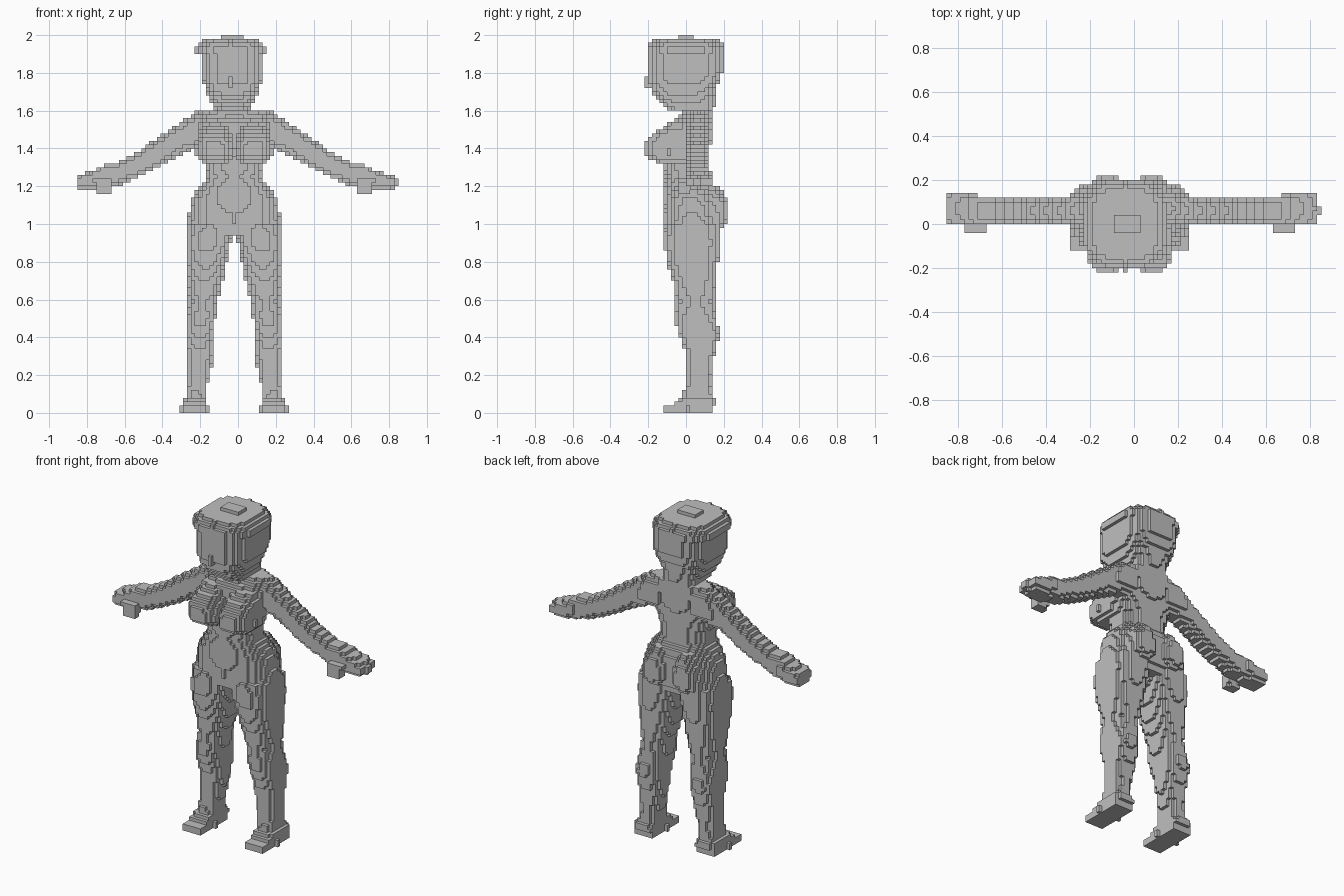
import bpy, bmesh

if "Cube" in bpy.data.objects:
    bpy.data.objects.remove(bpy.data.objects["Cube"], do_unlink=True)

grey = bpy.data.materials.new("plain_grey")
grey.use_nodes = True
colour = (0.52, 0.52, 0.52, 1)
grey.diffuse_color = colour
grey.node_tree.nodes["Principled BSDF"].inputs["Base Color"].default_value = colour

# The figure is stacked from small blocks; lengths below are in hundredths.
STEP = 2
MIDLINE = -2
XS = range(-84, 85, STEP)
YS = range(-21, 22, STEP)
ZS = range(1, 200, STEP)
owner = {}


def section(keys, t):
    """Interpolated extents of a part at station t, or None outside it."""
    for low, high in zip(keys, keys[1:]):
        if low[0] <= t <= high[0]:
            f = (t - low[0]) / (high[0] - low[0])
            return [a + (b - a) * f for a, b in zip(low[1:], high[1:])]
    return None


def inside(extent, a, b, power):
    a0, a1, b0, b1 = extent
    da = abs(2 * a - a0 - a1) / (a1 - a0)
    db = abs(2 * b - b0 - b1) / (b1 - b0)
    return da ** power + db ** power <= 1


def fill_upright(name, keys, power=2.3, side=1):
    """Keys: height, then x and y extents from the midline."""
    for z in ZS:
        extent = section(keys, z)
        if extent:
            for x in XS:
                for y in YS:
                    if inside(extent, side * (x - MIDLINE), y, power):
                        owner.setdefault((x, y, z), name)


def fill_sideways(name, keys, power=2.3, side=1):
    """Keys: distance from the midline, then y and z extents."""
    for x in XS:
        extent = section(keys, side * (x - MIDLINE))
        if extent:
            for y in YS:
                for z in ZS:
                    if inside(extent, y, z, power):
                        owner.setdefault((x, y, z), name)


def fill_pair(fill, name, keys, power=2.3):
    fill("left_" + name, keys, power, 1)
    fill("right_" + name, keys, power, -1)


# Head: face and skull, overhanging crown, top cap, nose
fill_upright("head", [
    (161, -11, 9, -10, 12), (166, -13, 11, -15, 14), (170, -15, 13, -18, 15),
    (176, -17, 15, -20, 18), (182, -17, 15, -20, 20), (190, -17, 15, -20, 20)], 3.2)
fill_upright("crown", [
    (190, -21, 17, -20, 20), (194, -21, 17, -20, 20), (198, -17, 13, -16, 16)], 2.6)
fill_upright("top_cap", [(198, -7, 5, -5, 5), (200, -7, 5, -5, 5)], 3)
fill_upright("nose", [(173, -3, -1, -22, -16), (178, -3, -1, -22, -16)], 9)
fill_upright("neck", [
    (154, -12, 12, -4, 15), (162, -10, 9, -2, 15), (174, -11, 9, -2, 16)], 2.8)

# Trunk from the hips to the shoulders
fill_upright("torso", [
    (95, -25, 25, -10, 16), (100, -26, 26, -11, 18), (106, -24, 24, -11, 18),
    (112, -23, 23, -12, 18), (116, -21, 21, -12, 17), (120, -18, 18, -12, 15),
    (124, -15, 15, -11, 12), (130, -15, 15, -12, 12), (134, -17, 17, -12, 12),
    (142, -19, 19, -8, 13), (150, -20, 20, -8, 14), (154, -20, 20, -7, 14),
    (157, -20, 20, -3, 14), (160, -18, 18, 0, 14)])
fill_pair(fill_upright, "breast", [
    (132, 3, 16, -14, 4), (134, 1, 19, -19, 4), (137, 0, 20, -22, 4),
    (144, 1, 20, -22, 4), (148, 2, 19, -18, 4), (154, 3, 17, -8, 4)])
fill_pair(fill_upright, "buttock", [
    (97, 3, 18, 0, 18), (102, 1, 20, 0, 22), (112, 2, 18, 0, 22), (119, 4, 14, 0, 18)])

# Arms, hands and thumbs
fill_pair(fill_sideways, "arm", [
    (12, 0, 14, 140, 160), (20, 0, 14, 140, 159), (30, 0, 12, 136, 153),
    (40, 0, 12, 130, 146), (50, 0, 12, 125, 139), (62, 0, 12, 120, 133)])
fill_pair(fill_sideways, "hand", [
    (62, 0, 12, 120, 133), (68, -1, 13, 119, 132), (76, 0, 14, 118, 128),
    (82, 0, 14, 118, 126), (84, 0, 14, 119, 125), (86, 4, 8, 120, 124)], 2.6)
fill_pair(fill_upright, "thumb", [(116, 66, 72, -5, 2), (124, 65, 75, -5, 4)], 3)

# Legs and feet
fill_pair(fill_upright, "leg", [
    (8, 15, 26, -2, 15), (16, 14, 25, 0, 13), (25, 12, 25, 0, 14),
    (34, 11, 26, -1, 16), (42, 11, 26, -4, 18), (50, 10, 25, -6, 16),
    (58, 9, 24, -5, 15), (70, 6, 25, -7, 16), (80, 4, 26, -10, 17),
    (90, 2, 26, -12, 18), (100, 0, 26, -11, 18)], 2.5)
fill_pair(fill_upright, "foot", [
    (0, 14, 28, -12, 14), (4, 14, 28, -12, 14), (5, 14, 27, -7, 16),
    (8, 15, 27, -3, 16)], 4)


def build_part(name):
    """Skin the outer faces of every block that belongs to one part."""
    bm = bmesh.new()
    corners = {}

    def corner(p):
        if p not in corners:
            corners[p] = bm.verts.new([c / 100 for c in p])
        return corners[p]

    for cell in [c for c, part in owner.items() if part == name]:
        for axis in range(3):
            for sign in (-1, 1):
                beside = list(cell)
                beside[axis] += sign * STEP
                if tuple(beside) in owner:
                    continue
                quad = []
                for du, dv in ((-1, -1), (1, -1), (1, 1), (-1, 1)):
                    p = list(cell)
                    p[axis] += sign
                    p[(axis + 1) % 3] += du
                    p[(axis + 2) % 3] += dv
                    quad.append(corner(tuple(p)))
                bm.faces.new(quad[::sign])
    mesh = bpy.data.meshes.new(name)
    bm.to_mesh(mesh)
    bm.free()
    mesh.materials.append(grey)
    bpy.context.collection.objects.link(bpy.data.objects.new(name, mesh))


for part_name in dict.fromkeys(owner.values()):
    build_part(part_name)
